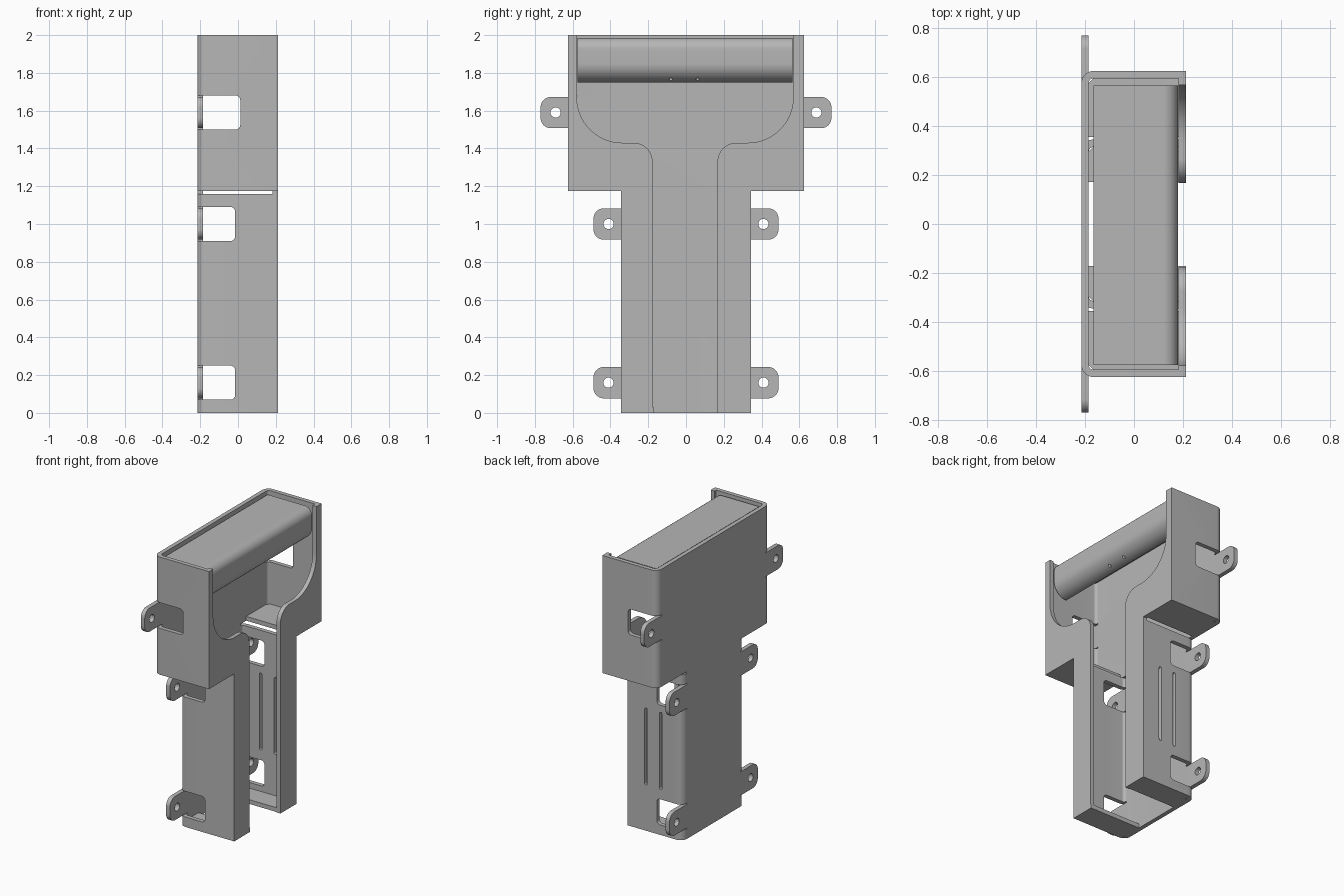
import bpy, bmesh, math
from mathutils import Vector

if "Cube" in bpy.data.objects:
    bpy.data.objects.remove(bpy.data.objects["Cube"], do_unlink=True)

grey = bpy.data.materials.new("metal_grey")
grey.use_nodes = True
grey.diffuse_color = (0.47, 0.47, 0.47, 1)
grey.node_tree.nodes["Principled BSDF"].inputs["Base Color"].default_value = (0.47, 0.47, 0.47, 1)

T = 0.03                       # sheet thickness
BACK, FRONT = -0.215, 0.212    # outer faces in x
SHIFT = -0.005                 # opening sits slightly off centre


def rounded(points, steps=10):
    """Polygon from (u, v, radius) corners, with each corner filleted."""
    out = []
    for i, (u, v, r) in enumerate(points):
        p = Vector((u, v))
        if r == 0:
            out.append(p)
            continue
        a = (Vector(points[i - 1][:2]) - p).normalized()
        b = (Vector(points[(i + 1) % len(points)][:2]) - p).normalized()
        half = a.angle(b) / 2
        centre = p + (a + b).normalized() * (r / math.sin(half))
        start = p + a * (r / math.tan(half)) - centre
        end = p + b * (r / math.tan(half)) - centre
        sweep = start.angle_signed(end)
        for k in range(steps + 1):
            t = -sweep * k / steps
            c, s = math.cos(t), math.sin(t)
            out.append(centre + Vector((start.x * c - start.y * s, start.x * s + start.y * c)))
    return out


def circle(u, v, r, n=24):
    return [Vector((u + r * math.cos(math.tau * k / n), v + r * math.sin(math.tau * k / n))) for k in range(n)]


def prism(name, outline, axis, lo, hi):
    """Extrude a 2D outline along an axis."""
    place = {"x": lambda u, v, w: (w, u, v),
             "y": lambda u, v, w: (u, w, v),
             "z": lambda u, v, w: (u, v, w)}[axis]
    bm = bmesh.new()
    face = bm.faces.new([bm.verts.new(place(p[0], p[1], lo)) for p in outline])
    ext = bmesh.ops.extrude_face_region(bm, geom=[face])
    moved = [g for g in ext["geom"] if isinstance(g, bmesh.types.BMVert)]
    bmesh.ops.translate(bm, verts=moved, vec=place(0, 0, hi - lo))
    bmesh.ops.recalc_face_normals(bm, faces=bm.faces)
    mesh = bpy.data.meshes.new(name)
    bm.to_mesh(mesh)
    bm.free()
    ob = bpy.data.objects.new(name, mesh)
    bpy.context.collection.objects.link(ob)
    mesh.materials.append(grey)
    return ob


def activate(ob):
    bpy.ops.object.select_all(action="DESELECT")
    ob.select_set(True)
    bpy.context.view_layer.objects.active = ob


def cut(ob, cutters):
    for c in cutters:
        c.hide_render = True
        m = ob.modifiers.new("cut", "BOOLEAN")
        m.operation, m.solver, m.object = "DIFFERENCE", "EXACT", c
        activate(ob)
        bpy.ops.object.modifier_apply(modifier=m.name)
        bpy.data.objects.remove(c, do_unlink=True)


def box(u0, u1, v0, v1):
    return [(u0, v0), (u1, v0), (u1, v1), (u0, v1)]


def channel(name, half, z0, z1):
    """U-shaped sheet: back plate with two side walls."""
    i = half - T
    pts = [(FRONT, -half, 0), (FRONT, -i, 0), (BACK + T, -i, 0.02), (BACK + T, i, 0.02),
           (FRONT, i, 0), (FRONT, half, 0), (BACK, half, 0.05), (BACK, -half, 0.05)]
    return prism(name, rounded(pts), "z", z0, z1)


UP, LOW = 0.625, 0.345
upper = channel("upper_shell", UP, 1.175, 2.0)
lower = channel("lower_shell", LOW, 0.0, 1.16)
bridge = prism("back_bridge", box(BACK, BACK + T, -0.3, 0.3), "z", 1.16, 1.175)

# Mounting tabs with their wall windows
for shell, half, z, reach in ((lower, LOW, 0.16, -0.015), (lower, LOW, 1.0, -0.015), (upper, UP, 1.59, 0.012)):
    for side, label in ((-1, "right"), (1, "left")):
        window = rounded([(BACK - 0.02, z - 0.09, 0), (reach, z - 0.09, 0.025),
                          (reach, z + 0.09, 0.025), (BACK - 0.02, z + 0.09, 0)])
        y0, y1 = sorted((side * (half - 0.05), side * (half + 0.02)))
        cut(shell, [prism("window_cutter", window, "y", y0, y1)])
        a, b = side * (half - 0.06), side * (half + 0.145)
        tab = prism("mount_tab_" + label, rounded(
            [(a, z - 0.083, 0), (b, z - 0.083, 0.055), (b, z + 0.083, 0.055), (a, z + 0.083, 0)]),
            "x", BACK, BACK + T)
        cut(tab, [prism("hole_cutter", circle(side * (half + 0.065), z, 0.027), "x", BACK - 0.1, BACK + 0.1)])

# Long vent slots on the back side wall only
for x in (0.07, -0.045):
    slot = rounded([(x - 0.01, 0.32, 0.009), (x + 0.01, 0.32, 0.009),
                    (x + 0.01, 0.86, 0.009), (x - 0.01, 0.86, 0.009)], 5)
    cut(lower, [prism("slot_cutter", slot, "y", LOW - 0.06, LOW + 0.03)])

for side, label in ((-1, "right"), (1, "left")):
    # Front lip with the swept opening edge
    wide, narrow = side * 0.573 + SHIFT, side * 0.172 + SHIFT
    lip = [(side * UP, 2.0, 0), (wide, 2.0, 0), (wide, 1.43, 0.24), (narrow, 1.43, 0.1),
           (narrow, 0, 0), (side * LOW, 0, 0), (side * LOW, 1.175, 0), (side * UP, 1.175, 0)]
    prism("front_lip_" + label, rounded(lip, 16), "x", FRONT - T, FRONT)

    # Shelves closing the undersides, with clipped bend corners
    for name, inner, outer, z in (("step_shelf_", LOW + 0.01, UP, 1.175), ("bottom_flange_", 0.172, LOW, 0.0)):
        o, i, x0 = side * outer, side * inner, BACK + T - 0.01
        shelf = [(FRONT, i), (x0, i), (x0, o - side * 0.06), (x0 + 0.04, o - side * 0.02),
                 (x0 + 0.04, o), (FRONT, o)]
        prism(name + label, shelf, "z", z, z + T)

# Curled cover sheet across the top
outer = rounded([(-0.165, 1.985, 0), (0.18, 1.985, 0.06), (0.18, 1.75, 0.1), (0.09, 1.75, 0)], 12)[:-1]
inner = rounded([(-0.165, 1.965, 0), (0.16, 1.965, 0.04), (0.16, 1.77, 0.08), (0.09, 1.77, 0)], 12)[:-1]
cover = prism("top_cover", outer + inner[::-1], "y", -0.575, 0.565)
cut(cover, [prism("pin_cutter", circle(0.133, y, 0.01, 12), "z", 1.7, 1.82) for y in (-0.08, 0.06)])

for ob in bpy.context.collection.objects:
    if ob.type == "MESH" and grey.name in ob.data.materials:
        activate(ob)
        bpy.ops.object.shade_smooth_by_angle(angle=math.radians(30))
